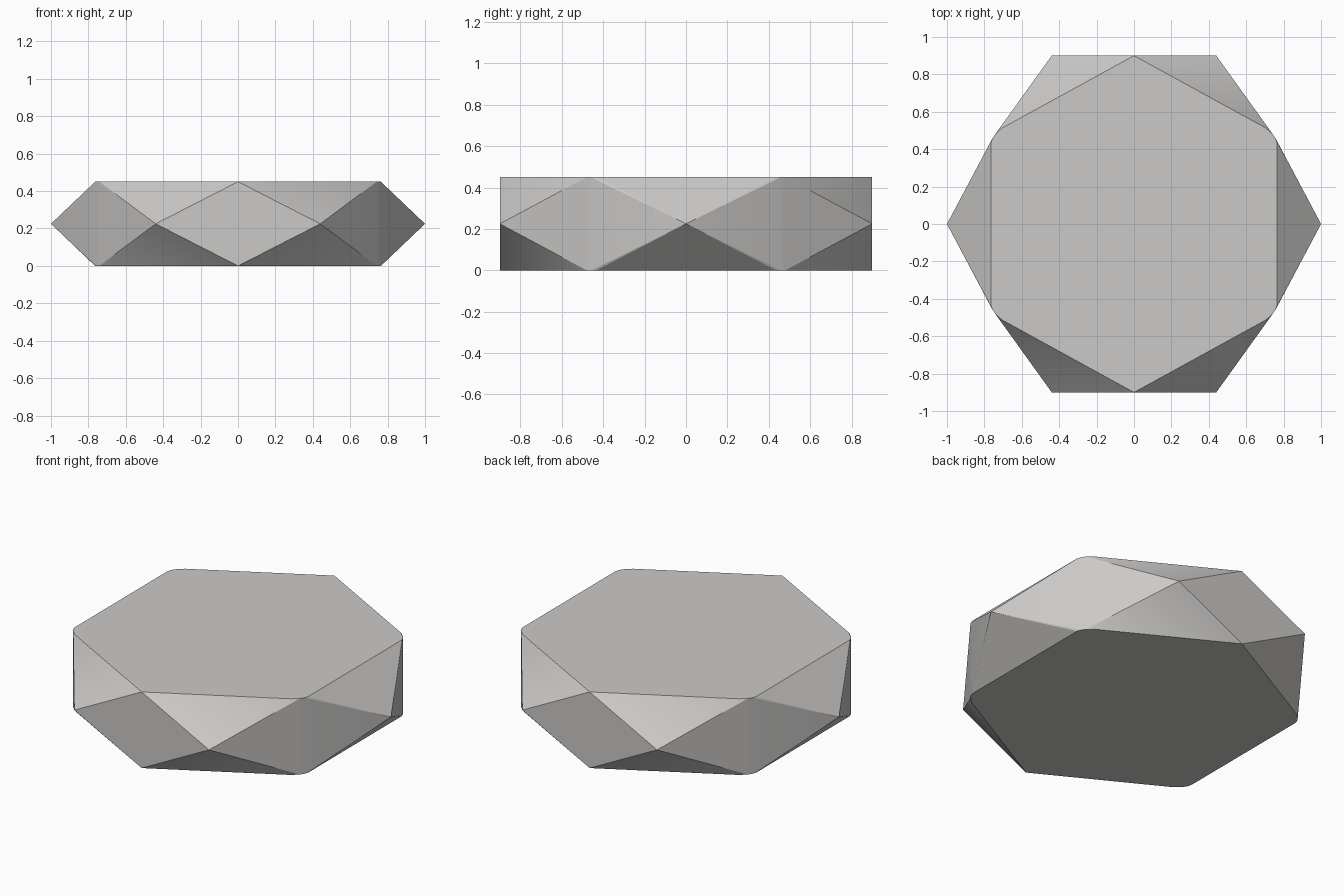
import bpy, bmesh, math

if "Cube" in bpy.data.objects:
    bpy.data.objects.remove(bpy.data.objects["Cube"])

H, MID = 0.45, 0.225
stone = bpy.data.materials.new("light grey stone")
stone.diffuse_color = (0.6, 0.59, 0.58, 1)
stone.use_nodes = True
stone.node_tree.nodes["Principled BSDF"].inputs["Base Color"].default_value = stone.diffuse_color

# top and bottom hexagons point along y, with slightly rounded side corners
corner = [(0.764, 0.435), (0.757, 0.458), (0.742, 0.48), (0.705, 0.513)]
flat = [(sx * x, sy * y) for x, y in corner for sx in (1, -1) for sy in (1, -1)]
flat += [(0, 0.9), (0, -0.9)]
# girdle hexagon at half height points along x
girdle = [(1, 0), (-1, 0)] + [(sx * 0.44, sy * 0.9) for sx in (1, -1) for sy in (1, -1)]

# faceted body is the hull of the three rings
bm = bmesh.new()
for x, y in flat:
    bm.verts.new((x, y, 0))
    bm.verts.new((x, y, H))
for x, y in girdle:
    bm.verts.new((x, y, MID))
bmesh.ops.convex_hull(bm, input=bm.verts[:])
bmesh.ops.dissolve_limit(bm, angle_limit=math.radians(0.5), verts=bm.verts[:], edges=bm.edges[:])
bmesh.ops.recalc_face_normals(bm, faces=bm.faces[:])
mesh = bpy.data.meshes.new("faceted_stone")
bm.to_mesh(mesh)
bm.free()
body = bpy.data.objects.new("faceted_stone", mesh)
bpy.context.collection.objects.link(body)
mesh.materials.append(stone)

# smooth the gentle bends, keep the facet edges crisp
bpy.context.view_layer.objects.active = body
body.select_set(True)
bpy.ops.object.shade_smooth_by_angle(angle=math.radians(20))
